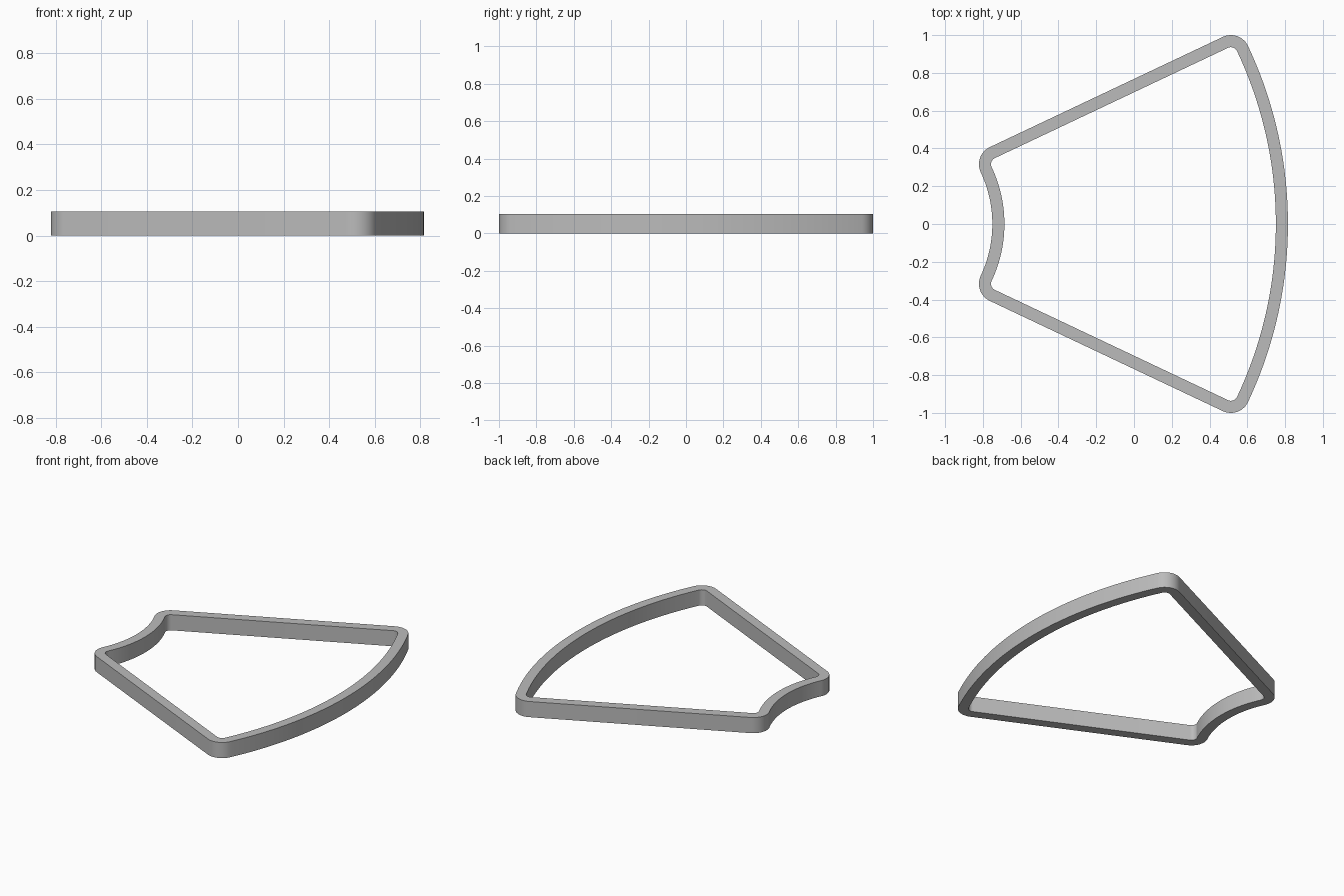
import bpy, bmesh, math

cube = bpy.data.objects.get("Cube")
if cube:
    bpy.data.objects.remove(cube, do_unlink=True)

CENTRE_X = -1.39        # shared centre of both curved sides
OUTER_R, INNER_R = 2.205, 0.64
CORNER_R = 0.1
WALL = 0.064
HEIGHT = 0.105
ANGLE = math.asin((1 - CORNER_R) / (OUTER_R - CORNER_R))


def arc(cx, cy, radius, start, end, steps):
    return [(cx + radius * math.cos(start + (end - start) * i / steps),
             cy + radius * math.sin(start + (end - start) * i / steps))
            for i in range(steps + 1)]


def corner(distance, radius, start):
    cx = CENTRE_X + distance * math.cos(ANGLE)
    cy = distance * math.sin(ANGLE)
    return arc(cx, cy, radius, start, start + math.pi / 2, 12)


def outline(inset):
    """Rounded sector outline, moved inwards by inset."""
    r = CORNER_R - inset
    half = arc(CENTRE_X, 0, OUTER_R - inset, 0, ANGLE, 32)[:-1]
    half += corner(OUTER_R - CORNER_R, r, ANGLE)
    half += corner(INNER_R + CORNER_R, r, ANGLE + math.pi / 2)
    half += arc(CENTRE_X, 0, INNER_R + inset, ANGLE, 0, 24)[1:]
    return half + [(x, -y) for x, y in reversed(half[1:-1])]


# Sector frame: four loops joined into a closed band
bm = bmesh.new()
loops = [[bm.verts.new((x, y, z)) for x, y in outline(inset)]
         for inset, z in ((0, 0), (0, HEIGHT), (WALL, HEIGHT), (WALL, 0))]
count = len(loops[0])
for k in range(4):
    a, b = loops[k], loops[(k + 1) % 4]
    for i in range(count):
        j = (i + 1) % count
        bm.faces.new((a[i], a[j], b[j], b[i]))
bmesh.ops.recalc_face_normals(bm, faces=bm.faces)
mesh = bpy.data.meshes.new("sector_frame")
bm.to_mesh(mesh)
bm.free()
frame = bpy.data.objects.new("sector_frame", mesh)
bpy.context.collection.objects.link(frame)

# Plain grey finish
grey = bpy.data.materials.new("grey")
grey.use_nodes = True
colour = (0.5, 0.5, 0.5, 1)
grey.diffuse_color = colour
grey.node_tree.nodes["Principled BSDF"].inputs["Base Color"].default_value = colour
mesh.materials.append(grey)

# Smooth curved walls with crisp rims
bpy.ops.object.select_all(action='DESELECT')
frame.select_set(True)
bpy.context.view_layer.objects.active = frame
bpy.ops.object.shade_smooth_by_angle(angle=math.radians(30))
